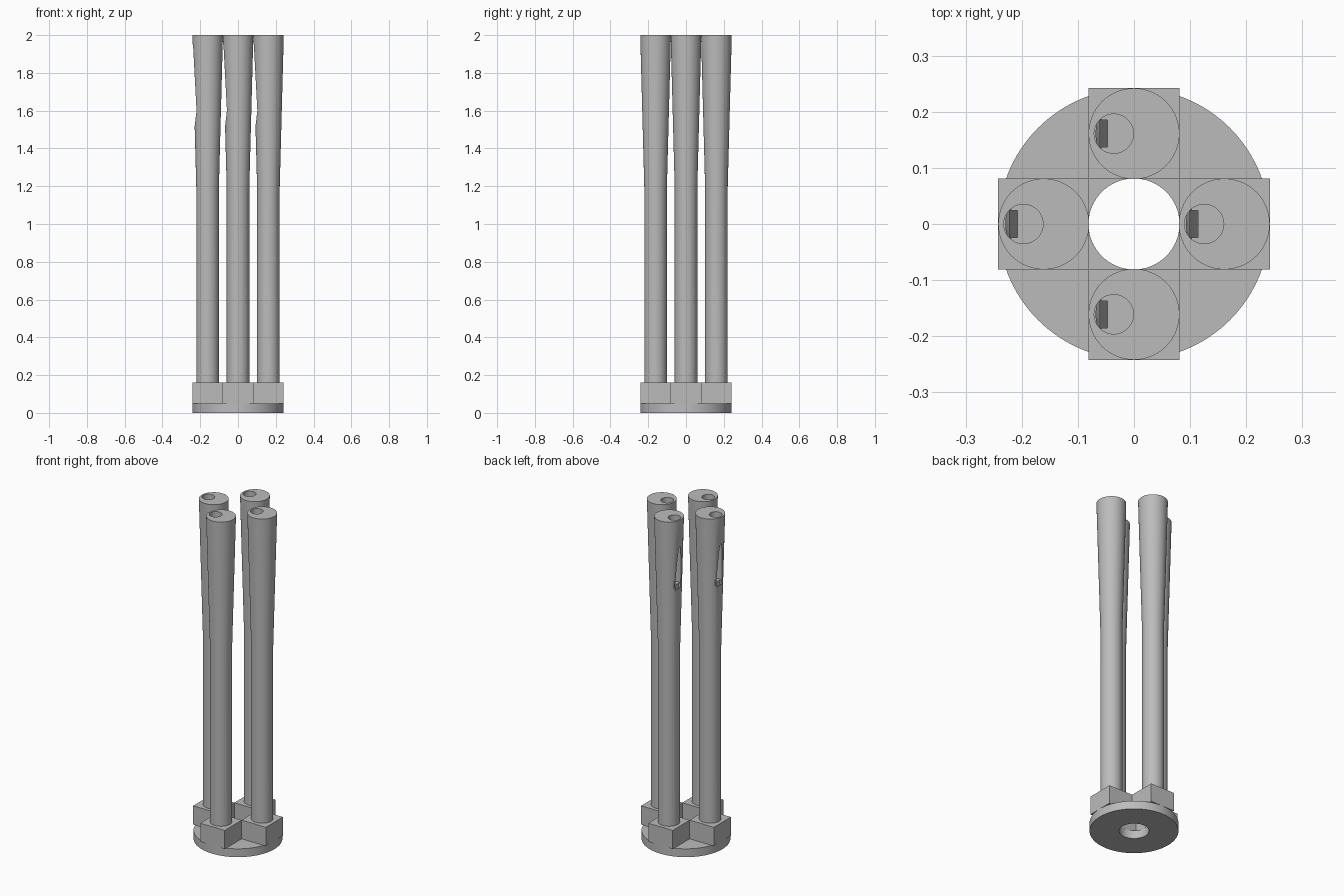
import bpy, bmesh, math

if "Cube" in bpy.data.objects:
    bpy.data.objects.remove(bpy.data.objects["Cube"])

grey = bpy.data.materials.new("plain grey")
grey.diffuse_color = (0.5, 0.5, 0.5, 1)
grey.use_nodes = True
grey.node_tree.nodes["Principled BSDF"].inputs["Base Color"].default_value = grey.diffuse_color


def finish(name, bm):
    bmesh.ops.recalc_face_normals(bm, faces=bm.faces)
    mesh = bpy.data.meshes.new(name)
    bm.to_mesh(mesh)
    bm.free()
    mesh.materials.append(grey)
    ob = bpy.data.objects.new(name, mesh)
    bpy.context.collection.objects.link(ob)
    return ob


def select(ob):
    bpy.ops.object.select_all(action='DESELECT')
    ob.select_set(True)
    bpy.context.view_layer.objects.active = ob


def smooth(ob):
    select(ob)
    bpy.ops.object.shade_smooth_by_angle(angle=math.radians(30))


def lathe(name, profile, ring=False, sides=64, cx=0):
    """Revolve (radius, z) points; ring closes the profile, otherwise ends are capped."""
    bm = bmesh.new()
    loops = []
    for r, z in profile:
        loops.append([bm.verts.new((cx + r * math.cos(2 * math.pi * i / sides),
                                    r * math.sin(2 * math.pi * i / sides), z))
                      for i in range(sides)])
    pairs = list(zip(loops, loops[1:]))
    if ring:
        pairs.append((loops[-1], loops[0]))
    for a, b in pairs:
        for i in range(sides):
            j = (i + 1) % sides
            bm.faces.new((a[i], a[j], b[j], b[i]))
    if not ring:
        bm.faces.new(loops[0])
        bm.faces.new(loops[-1])
    return finish(name, bm)


def prism(name, outline, half):
    """Extrude an (x, z) outline along y."""
    bm = bmesh.new()
    a = [bm.verts.new((x, -half, z)) for x, z in outline]
    b = [bm.verts.new((x, half, z)) for x, z in outline]
    bm.faces.new(a)
    bm.faces.new(b)
    n = len(a)
    for i in range(n):
        j = (i + 1) % n
        bm.faces.new((a[i], a[j], b[j], b[i]))
    return finish(name, bm)


def cut(ob, cutter):
    mod = ob.modifiers.new("cut", 'BOOLEAN')
    mod.operation = 'DIFFERENCE'
    mod.solver = 'EXACT'
    mod.object = cutter
    select(ob)
    bpy.ops.object.modifier_apply(modifier=mod.name)
    bpy.data.objects.remove(cutter)


# Round base plate with centre hole
plate = lathe("base_plate", [(0.081, 0), (0.242, 0), (0.242, 0.05), (0.081, 0.05)],
              ring=True, sides=96)
smooth(plate)

# One flared pipe: straight stem, cone, collar
pipe = lathe("pipe_1", [(0.06, 0.15), (0.06, 1.2), (0.08, 1.95), (0.081, 2.0)])
# Slanted mouth shaved from the left side, bore from the top, slot in its floor
cut(pipe, prism("mouth_cutter", [(-0.12, 1.95), (-0.077, 1.95), (-0.0586, 1.6),
                                 (-0.0705, 1.5), (-0.12, 1.5)], 0.1))
cut(pipe, lathe("bore_cutter", [(0.035, 1.6), (0.035, 2.1)], sides=48, cx=-0.036))
cut(pipe, prism("slot_cutter", [(-0.061, 1.5), (-0.047, 1.45), (-0.047, 1.7),
                                (-0.061, 1.7)], 0.024))
smooth(pipe)

# Four pipes, each on a square block
d = 0.161
for i, (x, y) in enumerate([(d, 0), (0, d), (-d, 0), (0, -d)], 1):
    if i > 1:
        ob = bpy.data.objects.new(f"pipe_{i}", pipe.data)
        bpy.context.collection.objects.link(ob)
    else:
        ob = pipe
    ob.location = (x, y, 0)
    block = prism(f"pipe_block_{i}", [(-0.081, 0.05), (0.081, 0.05),
                                      (0.081, 0.162), (-0.081, 0.162)], 0.081)
    block.location = (x, y, 0)
